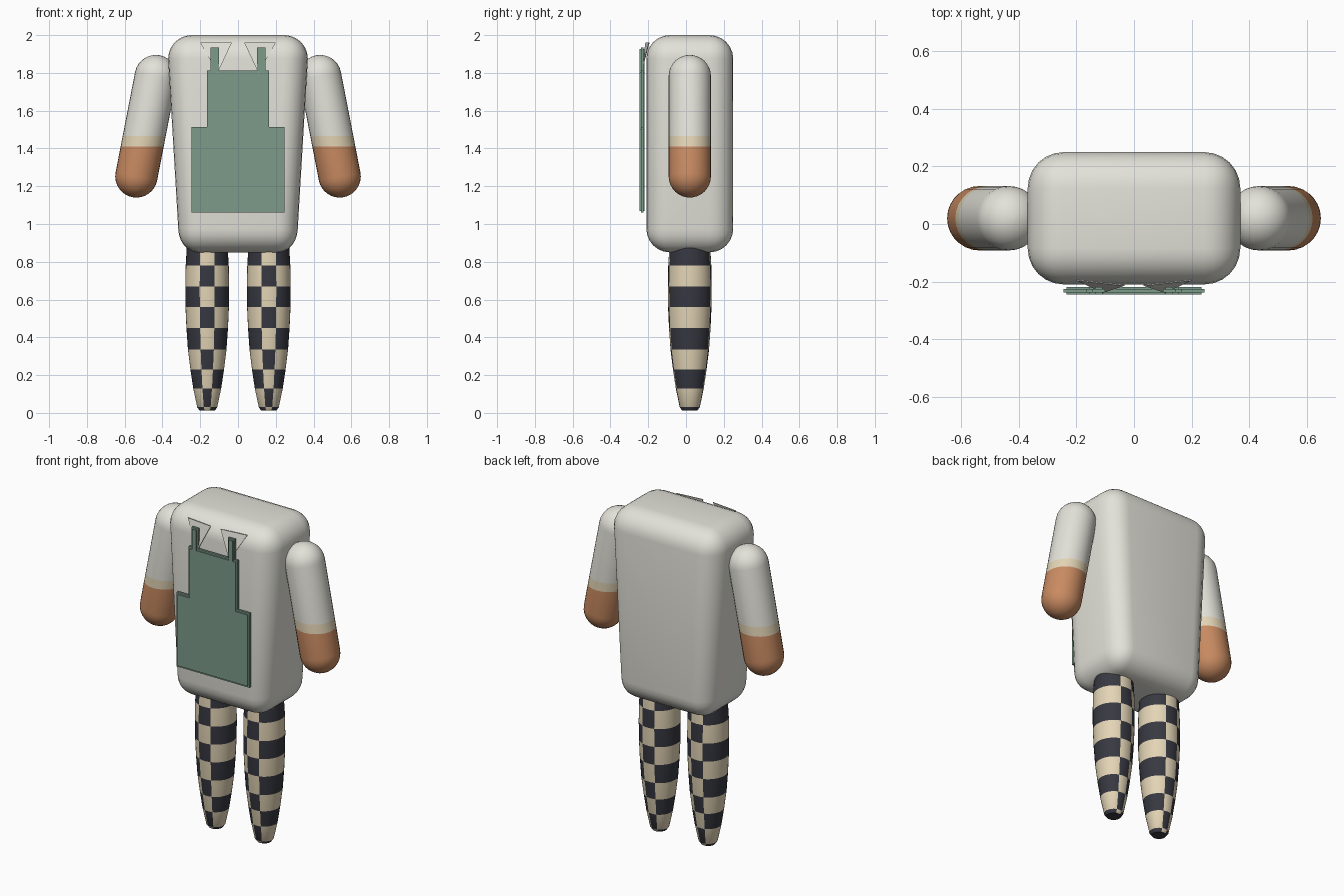
import bpy, bmesh, math
from mathutils import Vector, Matrix

if "Cube" in bpy.data.objects:
    bpy.data.objects.remove(bpy.data.objects["Cube"])


def material(name, r, g, b):
    m = bpy.data.materials.new(name)
    m.diffuse_color = tuple((c / 255) ** 2.2 for c in (r, g, b)) + (1,)
    m.use_nodes = True
    m.node_tree.nodes["Principled BSDF"].inputs["Base Color"].default_value = m.diffuse_color
    return m


WHITE = material("warm_white", 226, 225, 216)
CREAM = material("cream", 226, 211, 180)
SKIN = material("tan_skin", 200, 138, 98)
DARK = material("charcoal", 58, 59, 67)
GREEN = material("apron_green", 124, 153, 137)
CY = 0.02  # shared depth centre of body and limbs


def finish(name, bm, mats, smooth=None):
    bmesh.ops.recalc_face_normals(bm, faces=bm.faces[:])
    me = bpy.data.meshes.new(name)
    bm.to_mesh(me)
    bm.free()
    ob = bpy.data.objects.new(name, me)
    bpy.context.collection.objects.link(ob)
    for m in mats:
        me.materials.append(m)
    if smooth:
        bpy.ops.object.select_all(action='DESELECT')
        bpy.context.view_layer.objects.active = ob
        ob.select_set(True)
        bpy.ops.object.shade_smooth_by_angle(angle=math.radians(smooth))
    return ob


def lathe(bm, profile, n):
    """Closed surface of revolution about z from (radius, z) pairs."""
    rings = [[bm.verts.new((r * math.cos(2 * math.pi * i / n),
                            r * math.sin(2 * math.pi * i / n), z))
              for i in range(n)] for r, z in profile]
    for a, b in zip(rings, rings[1:]):
        for i in range(n):
            j = (i + 1) % n
            bm.faces.new((a[i], a[j], b[j], b[i]))
    bm.faces.new(rings[0])
    bm.faces.new(rings[-1])


# Torso: rounded box, narrower towards the bottom
bm = bmesh.new()
bmesh.ops.create_cube(bm, size=1)
for v in bm.verts:
    v.co = Vector((v.co.x * 0.74, v.co.y * 0.46 + CY, v.co.z * 1.15 + 1.425))
bmesh.ops.bevel(bm, geom=bm.edges[:], offset=0.125, segments=6, profile=0.5,
                affect='EDGES')
for v in bm.verts:
    t = min(max((1.88 - v.co.z) / 0.9, 0), 1)
    v.co.x *= 1 - 0.145 * t
finish("torso", bm, [WHITE], 40)

# Arms: tilted capsules with sleeve, cuff and hand cut at level heights
CAP = 8
for side, label in ((-1, "left"), (1, "right")):
    top = Vector((side * 0.435, CY, 1.783))
    low = Vector((side * 0.538, CY, 1.252))
    length, r = (top - low).length, 0.112
    angles = [math.pi / 2 * i / CAP for i in range(CAP)]
    angles = [a if a else 0.04 for a in angles]
    profile = [(r * math.sin(a), -r * math.cos(a)) for a in angles]
    profile += [(r, 0), (r, length)]
    profile += [(r * math.sin(a), length + r * math.cos(a)) for a in angles[::-1]]
    bm = bmesh.new()
    lathe(bm, profile, 28)
    turn = Vector((0, 0, 1)).rotation_difference(top - low).to_matrix().to_4x4()
    bm.transform(Matrix.Translation(low) @ turn)
    for h in (1.41, 1.465):
        bmesh.ops.bisect_plane(bm, geom=bm.verts[:] + bm.edges[:] + bm.faces[:],
                               plane_co=(0, 0, h), plane_no=(0, 0, 1))
    for f in bm.faces:
        z = f.calc_center_median().z
        f.material_index = 2 if z < 1.41 else 1 if z < 1.465 else 0
    finish("arm_" + label, bm, [WHITE, CREAM, SKIN], 40)

# Legs: tapered, with staggered bands on the sides and front/back strips
SHAPE = [(0.012, 0.04), (0.03, 0.053), (0.13, 0.074), (0.23, 0.089),
         (0.335, 0.102), (0.45, 0.11), (0.56, 0.115), (0.67, 0.116),
         (0.78, 0.114), (0.88, 0.108)]
for side, label in ((-1, "left"), (1, "right")):
    bm = bmesh.new()
    lathe(bm, [(r, z) for z, r in SHAPE], 36)
    for f in bm.faces:
        c = f.calc_center_median()
        row = sum(c.z > z for z, _ in SHAPE[1:-1])
        strip = abs(c.x) < abs(c.y) * math.tan(math.radians(21))
        f.material_index = (row + strip) % 2
        if len(f.verts) > 4:
            f.material_index = 0
    bm.transform(Matrix.Translation((side * 0.163, CY, 0)))
    finish("leg_" + label, bm, [DARK, CREAM], 40)


# Apron: each piece is a thin plate with a slightly smaller, thicker core
def plate(bm, outline, y0, y1):
    f = bm.faces.new([bm.verts.new((x, y0, z)) for x, z in outline])
    new = bmesh.ops.extrude_face_region(bm, geom=[f])["geom"]
    bmesh.ops.translate(bm, vec=(0, y1 - y0, 0),
                        verts=[v for v in new if isinstance(v, bmesh.types.BMVert)])


def box_outline(x0, x1, z0, z1):
    return [(x0, z0), (x1, z0), (x1, z1), (x0, z1)]


bm = bmesh.new()
for d, y0, y1 in ((0, -0.239, -0.226), (0.01, -0.246, -0.219)):
    half = [(0.245 - d, 1.06 + d), (0.245 - d, 1.513 - d),
            (0.165 - d, 1.513 - d), (0.165 - d, 1.812 - d)]
    plate(bm, half + [(-x, z) for x, z in half[::-1]], y0, y1)
finish("apron_bib", bm, [GREEN])

bm = bmesh.new()
for s in (-1, 1):
    for d, y0, y1 in ((0, -0.239, -0.226), (0.009, -0.246, -0.219)):
        xs = sorted((s * (0.1 + d), s * (0.145 - d)))
        plate(bm, box_outline(*xs, 1.8, 1.935 - d), y0, y1)
finish("apron_straps", bm, [GREEN])

# Collar: two pointed flaps
bm = bmesh.new()
for s in (-1, 1):
    pts = [(s * 0.2, -0.197, 1.96), (s * 0.033, -0.215, 1.96),
           (s * 0.108, -0.24, 1.8)]
    f = bm.faces.new([bm.verts.new(p) for p in pts])
    new = bmesh.ops.extrude_face_region(bm, geom=[f])["geom"]
    bmesh.ops.translate(bm, vec=(0, 0.004, 0),
                        verts=[v for v in new if isinstance(v, bmesh.types.BMVert)])
finish("collar", bm, [WHITE])
